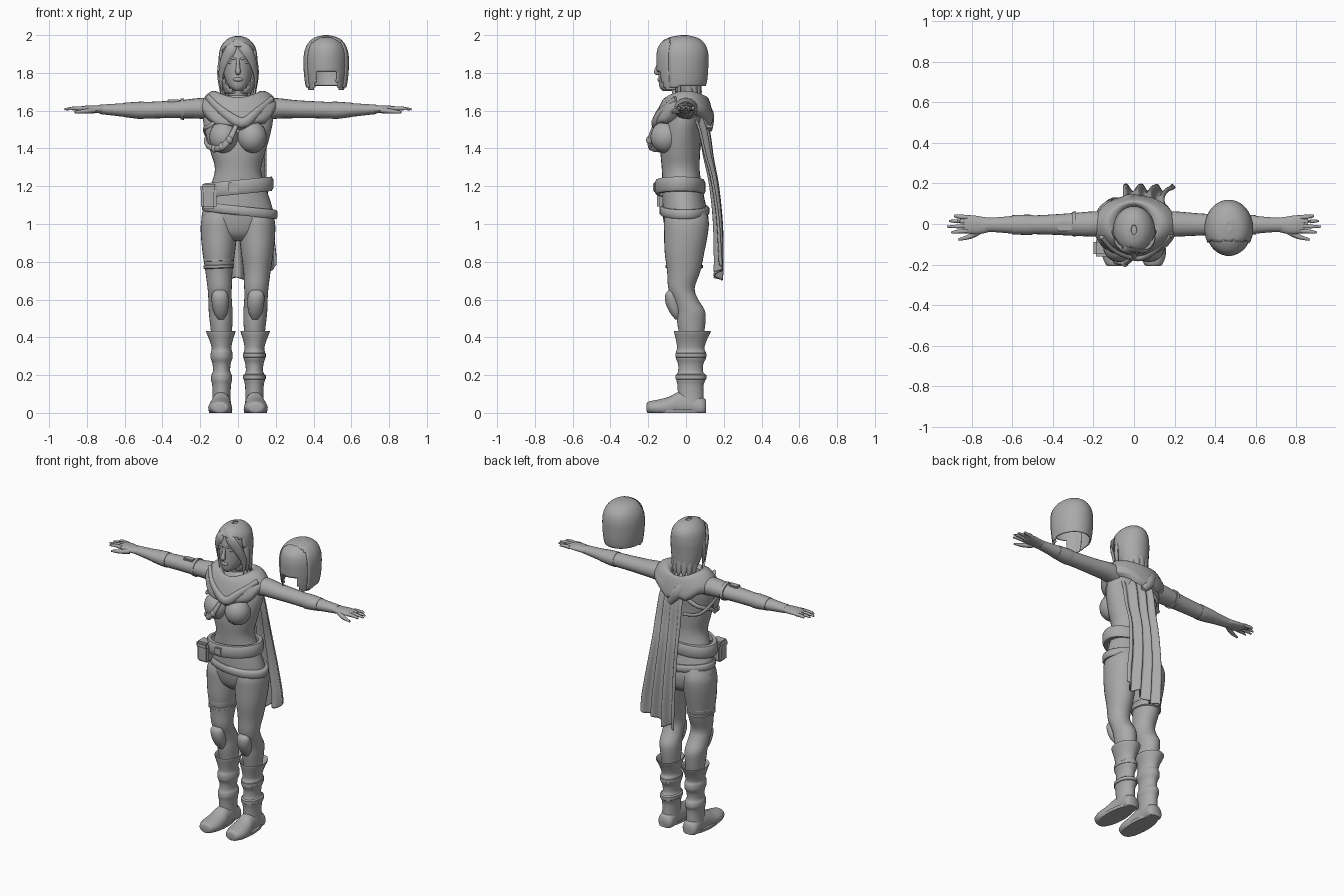
import bpy, bmesh, math
from mathutils import Vector

grey = bpy.data.materials.new("plain grey")
grey.diffuse_color = (0.4, 0.4, 0.4, 1)


def finish(bm, name, angle=50, solid=0):
    bmesh.ops.recalc_face_normals(bm, faces=bm.faces)
    me = bpy.data.meshes.new(name)
    bm.to_mesh(me)
    bm.free()
    me.materials.append(grey)
    ob = bpy.data.objects.new(name, me)
    bpy.context.collection.objects.link(ob)
    if solid:
        m = ob.modifiers.new("thickness", 'SOLIDIFY')
        m.thickness, m.offset = solid, -1
    bpy.ops.object.select_all(action='DESELECT')
    ob.select_set(True)
    bpy.context.view_layer.objects.active = ob
    bpy.ops.object.shade_smooth_by_angle(angle=math.radians(angle))
    return ob


def spline(rows, k):
    """Catmull-Rom resampling of tuples."""
    if k < 2:
        return rows
    out = []
    for i in range(len(rows) - 1):
        p = [rows[max(0, i - 1)], rows[i], rows[i + 1], rows[min(len(rows) - 1, i + 2)]]
        for j in range(k):
            t = j / k
            out.append(tuple(0.5 * (2 * b + (c - a) * t + (2 * a - 5 * b + 4 * c - d) * t * t
                                    + (3 * b - a - 3 * c + d) * t ** 3) for a, b, c, d in zip(*p)))
    return out + [rows[-1]]


def skin(name, rings, caps=True, cut=None, solid=0, angle=50):
    bm = bmesh.new()
    vs = [[bm.verts.new(p) for p in r] for r in rings]
    n = len(vs[0])
    for a, b in zip(vs, vs[1:]):
        for i in range(n):
            bm.faces.new((a[i], a[(i + 1) % n], b[(i + 1) % n], b[i]))
    if caps:
        bm.faces.new(vs[0])
        bm.faces.new(vs[-1])
    if cut:
        bad = [f for f in bm.faces if cut(f.calc_center_median())]
        bmesh.ops.delete(bm, geom=bad, context='FACES')
    return finish(bm, name, angle, solid)


def loft(name, rows, axis='z', n=28, k=4, f=None, **kw):
    """Rows: position along axis, centre u, centre v, radius u, radius v."""
    rings = []
    for t, cu, cv, ru, rv in spline(rows, k):
        ring = []
        for i in range(n):
            a = 2 * math.pi * i / n
            u, v = cu + ru * math.cos(a), cv + rv * math.sin(a)
            p = Vector({'z': (u, v, t), 'x': (t, u, v), 'y': (u, t, v)}[axis])
            ring.append(f(p) if f else p)
        rings.append(ring)
    return skin(name, rings, **kw)


def tube(name, rows, flat=1.0, n=10, k=4):
    """Rows: x, y, z, radius; flat squashes the section front to back."""
    rows = spline(rows, k)
    pts = [Vector(r[:3]) for r in rows]
    rings = []
    for i, p in enumerate(pts):
        d = (pts[min(i + 1, len(pts) - 1)] - pts[max(i - 1, 0)]).normalized()
        out = Vector((p.x, p.y + 0.02, 0)).normalized()
        side = d.cross(out).normalized()
        out = side.cross(d)
        r = rows[i][3]
        rings.append([p + side * r * math.cos(a) + out * r * flat * math.sin(a)
                      for a in (2 * math.pi * j / n for j in range(n))])
    return skin(name, rings)


def ball(name, c, r):
    bm = bmesh.new()
    bmesh.ops.create_uvsphere(bm, u_segments=20, v_segments=12, radius=1)
    for v in bm.verts:
        v.co = Vector([c[i] + v.co[i] * r[i] for i in range(3)])
    return finish(bm, name)


def box(name, c, s, bevel=0.006):
    bm = bmesh.new()
    bmesh.ops.create_cube(bm, size=1)
    for v in bm.verts:
        v.co = Vector([c[i] + v.co[i] * s[i] for i in range(3)])
    bmesh.ops.bevel(bm, geom=bm.edges[:], offset=bevel, segments=2, affect='EDGES')
    return finish(bm, name, 35)


def band(name, cx, cy, z, rx, ry, h, tilt=0):
    """Rounded band around the body, tilted sideways."""
    rows = [(z - h, cx, cy, rx - .03, ry - .03), (z - h, cx, cy, rx - .008, ry - .008),
            (z - h * .6, cx, cy, rx, ry), (z + h * .6, cx, cy, rx, ry),
            (z + h, cx, cy, rx - .008, ry - .008), (z + h, cx, cy, rx - .03, ry - .03)]
    return loft(name, rows, k=1, caps=False, f=lambda p: Vector((p.x, p.y, p.z + tilt * (p.x - cx))))


# torso, neck and bust
loft("torso", [(.91, 0, .01, .06, .07), (.95, 0, .005, .15, .105), (1.02, 0, 0, .192, .12), (1.1, 0, -.01, .178, .115),
               (1.2, 0, -.02, .145, .105), (1.29, 0, -.028, .122, .1), (1.38, 0, -.03, .145, .105),
               (1.47, 0, -.025, .17, .105), (1.56, 0, -.01, .185, .1), (1.63, 0, 0, .165, .085), (1.68, 0, 0, .06, .06)])
loft("neck", [(1.6, 0, .01, .065, .06), (1.68, 0, -.005, .05, .052), (1.78, 0, -.02, .05, .055)])
for s in (1, -1):
    ball("bust", (s * .075, -.108, 1.46), (.078, .08, .085))


# draped cowl, lower at front and back
def drape(p):
    w = max(0, -p.y / .16) ** 2 * .075 + max(0, p.y / .14) ** 2 * .05
    return Vector((p.x, p.y, p.z - w + .012 * math.sin(p.x * 45 + p.y * 20) * (p.z < 1.64)))


loft("cowl", [(1.61, 0, .0, .06, .065), (1.68, 0, 0, .085, .09), (1.705, .0, 0, .125, .11), (1.69, .005, -.005, .165, .13),
              (1.64, .005, -.01, .205, .15), (1.6, .005, -.012, .2, .155), (1.57, .005, -.012, .17, .14)], f=drape, caps=False)
tube("cowl_fold", [(-.16, -.06, 1.67, .02), (-.09, -.13, 1.6, .024), (.02, -.165, 1.535, .028),
                   (.1, -.13, 1.59, .025), (.18, -.05, 1.66, .02)], .7)

# head and face
loft("head", [(1.705, 0, -.1, .02, .025), (1.725, 0, -.085, .045, .055), (1.76, 0, -.065, .065, .08), (1.8, 0, -.045, .078, .1),
              (1.85, 0, -.035, .085, .11), (1.9, 0, -.03, .087, .11), (1.95, 0, -.03, .075, .095), (1.985, 0, -.03, .035, .05)])
tube("nose", [(0, -.138, 1.87, .008), (0, -.15, 1.83, .011), (0, -.156, 1.805, .015), (0, -.142, 1.795, .008)])
ball("lips", (0, -.14, 1.765), (.026, .012, .011))
for s in (1, -1):
    ball("eye", (s * .036, -.122, 1.855), (.018, .014, .009))
    tube("brow", [(s * .012, -.14, 1.872, .006), (s * .04, -.132, 1.88, .007), (s * .065, -.108, 1.872, .004)])

# hair: shell open over the face, sweeping strands and pointed ends
loft("hair", [(1.69, 0, .01, .07, .065), (1.75, 0, -.005, .09, .085), (1.82, 0, -.018, .1, .103), (1.88, 0, -.028, .103, .117),
              (1.94, 0, -.03, .09, .112), (1.98, 0, -.03, .055, .075), (1.995, 0, -.03, .015, .025)],
     cut=lambda c: c.y < -.055 - .05 * max(0, c.z - 1.85) / .1 and c.z < 1.94, caps=False, solid=.008)
for s, w in ((1, 1), (-1, .96)):
    tube("fringe_strand", [(-.025, -.11, 1.965, .015), (s * .04 * w, -.133, 1.925, .03), (s * .078 * w, -.11, 1.86, .026),
                           (s * .095 * w, -.075, 1.78, .018), (s * .088 * w, -.07, 1.69, .003)], .4)
    tube("side_lock", [(s * .085, -.05, 1.9, .02), (s * .1, -.045, 1.8, .02), (s * .09, -.035, 1.675, .003)], .5)
for i in range(7):
    a = math.radians(15 + 25 * i)
    x, y = math.cos(a), math.sin(a)
    tube("hair_point", [(.08 * x, .08 * y - .01, 1.76, .022), (.075 * x, .075 * y, 1.7, .018), (.08 * x, .08 * y, 1.655, .002)], .5)

# arms and hands
for s in (1, -1):
    m = lambda p, s=s: Vector((p.x * s, p.y, p.z))
    loft("arm", [(.12, 0, 1.605, .06, .06), (.2, 0, 1.612, .062, .055), (.3, -.002, 1.608, .056, .048), (.4, -.003, 1.605, .05, .045),
                 (.5, -.004, 1.602, .046, .043), (.58, -.004, 1.603, .045, .038), (.66, -.004, 1.605, .038, .031),
                 (.73, -.004, 1.607, .034, .025)], 'x', 20, f=m)
    loft("glove_cuff", [(.5, -.004, 1.602, .049, .046), (.53, -.004, 1.602, .05, .045), (.6, -.004, 1.604, .047, .038)],
         'x', 20, f=m)
    loft("palm", [(.71, -.004, 1.607, .034, .024), (.75, -.006, 1.608, .042, .02), (.79, -.004, 1.61, .046, .018),
                  (.83, 0, 1.61, .043, .013), (.84, 0, 1.61, .035, .008)], 'x', 20, f=m)
    for y0, y1, tip in ((-.034, -.042, .9), (-.011, -.013, .92), (.012, .015, .912), (.033, .042, .885)):
        tube("finger", [(s * .82, y0, 1.611, .012), (s * .87, (y0 + y1) / 2, 1.612, .01), (s * tip, y1, 1.607, .005)], n=8)
    tube("thumb", [(s * .76, -.035, 1.602, .016), (s * .81, -.062, 1.597, .013), (s * .865, -.077, 1.592, .006)], n=8)

# armband with plate on one arm
loft("armband", [(-.305, 0, 1.608, .06, .055), (-.285, 0, 1.608, .062, .057)], 'x', 20, 1)
box("armband_plate", (-.342, -.012, 1.652), (.07, .045, .016))

# legs, knee pads and boots
for s in (1, -1):
    m = lambda p, s=s: Vector((p.x * s, p.y, max(0, p.z)))
    loft("leg", [(.38, .087, .03, .05, .06), (.48, .089, .028, .06, .075), (.54, .092, .024, .063, .076), (.6, .095, -.003, .062, .068),
                 (.66, .097, -.024, .064, .07), (.75, .101, -.012, .072, .088), (.85, .102, -.008, .086, .105),
                 (.95, .101, 0, .096, .116), (1.02, .1, .002, .094, .118), (1.08, .09, 0, .08, .1)], f=m)
    loft("knee_pad", [(.495, .09, -.045, .015, .012), (.53, .092, -.055, .035, .03), (.58, .094, -.068, .044, .04),
                      (.625, .096, -.08, .042, .03), (.65, .096, -.08, .025, .012)], f=m)
    loft("boot", [(.05, .088, .025, .05, .07), (.1, .087, .025, .048, .068), (.15, .087, .024, .05, .07), (.175, .087, .026, .056, .077),
                  (.2, .087, .026, .054, .075), (.22, .087, .024, .046, .066), (.26, .087, .025, .048, .067),
                  (.29, .087, .026, .058, .08), (.32, .087, .026, .057, .08), (.34, .087, .025, .052, .072),
                  (.38, .089, .028, .06, .08), (.43, .091, .034, .078, .097), (.425, .091, .034, .07, .09), (.38, .089, .03, .052, .068)],
         f=m, k=3, caps=False)
    for z in (.19, .305):
        band("boot_strap", .087, .026, z, .06, .082, .016)
    loft("foot", [(-.208, .095, .028, .025, .02), (-.198, .095, .028, .045, .032), (-.15, .095, .027, .062, .043),
                  (-.09, .093, .03, .06, .055), (-.04, .09, .04, .053, .07), (.03, .088, .04, .05, .07),
                  (.085, .088, .03, .05, .055), (.105, .088, .03, .035, .04)], 'y', f=m)
    loft("sole", [(0, .093, -.055, .06, .15), (.018, .093, -.055, .063, .153)], k=1, f=m)

# thigh straps on one leg
for z in (.775, .812):
    band("thigh_strap", -.102, -.01, z, .081, .099, .011, .04)

# belts, buckle and pouch
band("waist_belt", 0, -.032, 1.195, .187, .135, .038, .1)
band("hip_band", .01, -.008, 1.07, .2, .132, .024, -.1)
box("buckle", (-.025, -.168, 1.195), (.055, .014, .05))
box("pouch", (-.155, -.115, 1.145), (.08, .075, .13), .012)
box("pouch_flap", (-.155, -.118, 1.19), (.088, .084, .045), .012)

# chest harness on one side
tube("harness_lower", [(-.01, -.17, 1.52, .012), (-.05, -.193, 1.44, .017), (-.1, -.17, 1.4, .018), (-.155, -.08, 1.41, .014),
                       (-.172, -.02, 1.45, .012), (-.13, .065, 1.49, .012), (-.05, .09, 1.54, .012)], .7)
tube("harness_upper", [(-.09, -.12, 1.57, .011), (-.15, -.11, 1.52, .011), (-.18, -.03, 1.5, .011),
                       (-.14, .06, 1.44, .011), (-.04, .08, 1.42, .011)], .6)
for x, y, z in ((-.045, -.193, 1.445), (-.085, -.182, 1.41), (-.125, -.14, 1.4)):
    ball("harness_pouch", (x, y, z), (.018, .018, .022))

# cape hung from one shoulder, with folds
bm = bmesh.new()
U, V = 40, 30
path = spline([(1.63, -.05, .13, .075), (1.5, -.055, .145, .115), (1.35, -.055, .152, .135), (1.2, -.055, .152, .16),
               (1.0, -.055, .172, .178), (.8, -.05, .2, .18), (.7, -.045, .205, .175)], 5)
grid = []
for j, (z, x0, x1, y) in enumerate(path):
    t = j / (len(path) - 1)
    row = []
    for i in range(U + 1):
        u = i / U
        fold = (.008 + .014 * t) * math.sin(u * 21 + .8 * t)
        row.append(bm.verts.new((x0 + (x1 - x0) * u, y + fold - .07 * (1 - t) * u ** 3,
                                 z + t * (.08 * u ** 1.5 + .012 * math.sin(u * 13)))))
    grid.append(row)
for a, b in zip(grid, grid[1:]):
    for i in range(U):
        bm.faces.new((a[i], a[i + 1], b[i + 1], b[i]))
finish(bm, "cape", 60, .008)
tube("cape_knot", [(-.06, .1, 1.63, .03), (-.02, .125, 1.57, .035), (.03, .125, 1.5, .02)], .7)

# separate helmet floating beside the head: face plate with mouth notch, raised rear shell
HX = .467
helmet = [(1.71, HX, -.025, .098, .118), (1.76, HX, -.022, .108, .128), (1.83, HX, -.022, .114, .134), (1.9, HX, -.022, .112, .134),
          (1.95, HX, -.022, .095, .118), (1.985, HX, -.018, .06, .075), (1.997, HX, -.015, .015, .02)]


def notch(c):
    w = abs(c.x - HX)
    return c.y < -.02 and c.z < 1.8 and w < .05 + .35 * max(0, 1.77 - c.z)


loft("helmet_face_plate", helmet, n=48, k=6, caps=False, solid=.006,
     cut=lambda c: notch(c) or c.y > -.06)
rear = [(z, x, y, rx + .006, ry + .006) for z, x, y, rx, ry in helmet[:-1]] + [(2.0, HX, -.01, .012, .015)]
loft("helmet_rear_shell", rear, n=48, k=6, caps=False, solid=.008,
     cut=lambda c: c.y < -.085 or c.z < 1.735 + .2 * min(0, c.y))
bm = bmesh.new()
bmesh.ops.create_circle(bm, cap_ends=True, segments=24, radius=.016)
bmesh.ops.translate(bm, verts=bm.verts, vec=(HX, -.01, 2.0))
finish(bm, "helmet_crown")
